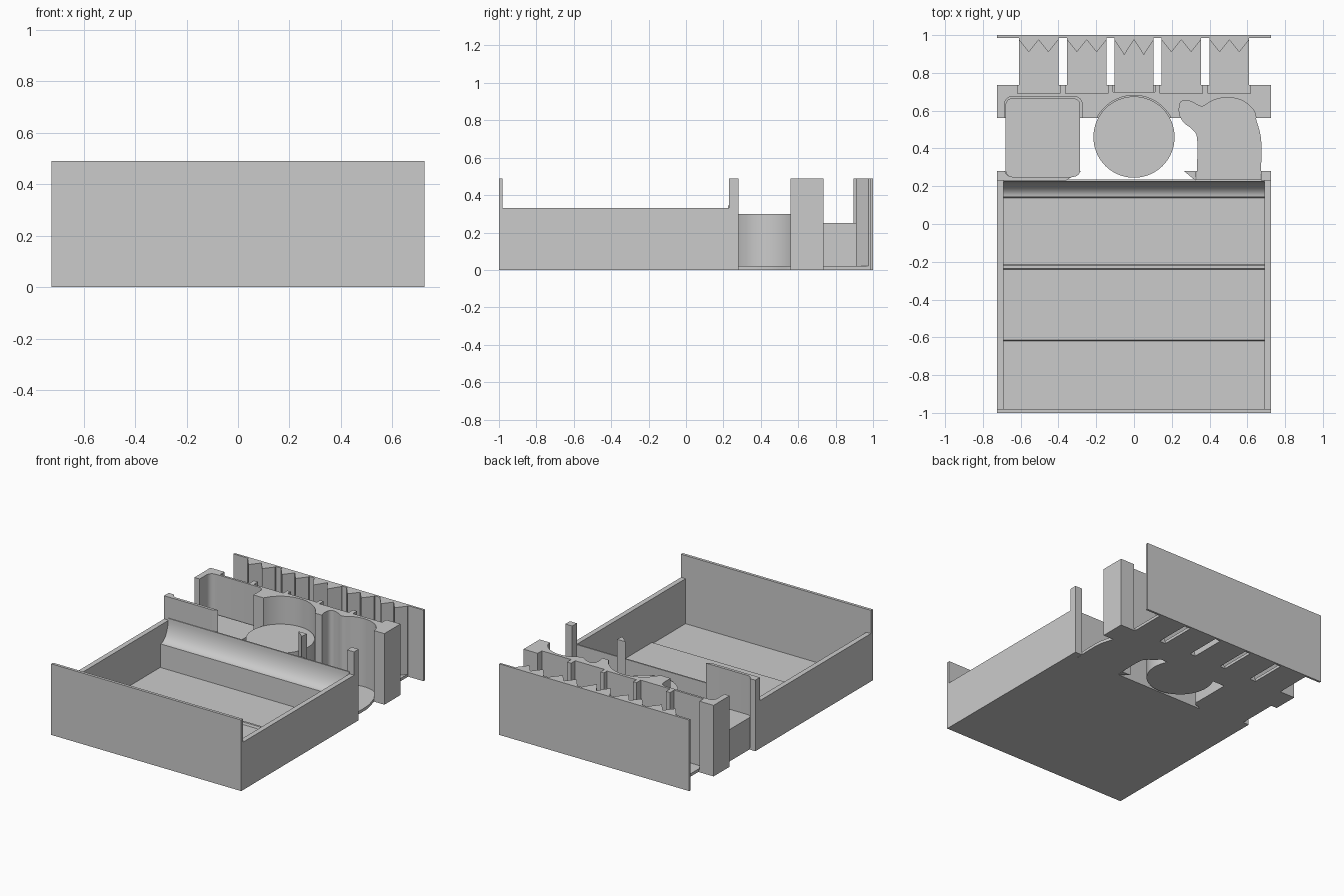
import bpy, bmesh, math

if "Cube" in bpy.data.objects:
    bpy.data.objects.remove(bpy.data.objects["Cube"])

grey = bpy.data.materials.new("light grey plastic")
grey.diffuse_color = (0.6, 0.6, 0.6, 1)
grey.use_nodes = True
grey.node_tree.nodes["Principled BSDF"].inputs["Base Color"].default_value = grey.diffuse_color


def prism(name, pts, lo, hi, axis="z", smooth=False):
    """Extrude a closed outline: axis z uses (x, y), axis x uses (y, z)."""
    place = (lambda p, h: (p[0], p[1], h)) if axis == "z" else (lambda p, h: (h, p[0], p[1]))
    bm = bmesh.new()
    face = bm.faces.new([bm.verts.new(place(p, lo)) for p in pts])
    ext = bmesh.ops.extrude_face_region(bm, geom=[face])
    d = (0, 0, hi - lo) if axis == "z" else (hi - lo, 0, 0)
    bmesh.ops.translate(bm, vec=d, verts=[v for v in ext["geom"] if isinstance(v, bmesh.types.BMVert)])
    bmesh.ops.recalc_face_normals(bm, faces=bm.faces)
    me = bpy.data.meshes.new(name)
    bm.to_mesh(me)
    bm.free()
    me.materials.append(grey)
    ob = bpy.data.objects.new(name, me)
    bpy.context.collection.objects.link(ob)
    if smooth:
        shade(ob)
    return ob


def shade(ob):
    bpy.ops.object.select_all(action="DESELECT")
    ob.select_set(True)
    bpy.context.view_layer.objects.active = ob
    bpy.ops.object.shade_smooth_by_angle(angle=math.radians(30))


def box(name, x0, x1, y0, y1, z0, z1):
    return prism(name, [(x0, y0), (x1, y0), (x1, y1), (x0, y1)], z0, z1)


def circle(r, n=64):
    return [(r * math.cos(2 * math.pi * i / n), 0.46 + r * math.sin(2 * math.pi * i / n)) for i in range(n)]


def rounded(x0, x1, y0, y1, r, n=6):
    pts = []
    for k, (cx, cy) in enumerate([(x1 - r, y1 - r), (x0 + r, y1 - r), (x0 + r, y0 + r), (x1 - r, y0 + r)]):
        for i in range(n + 1):
            a = math.pi / 2 * (k + i / n)
            pts.append((cx + r * math.cos(a), cy + r * math.sin(a)))
    return pts


def spline(p, n=4):
    """Smooth an open run of points with Catmull-Rom segments."""
    out = []
    for i in range(len(p) - 1):
        a, b, c, d = p[max(i - 1, 0)], p[i], p[i + 1], p[min(i + 2, len(p) - 1)]
        for s in range(n):
            t = s / n
            out.append(tuple(0.5 * (2 * b[k] + (c[k] - a[k]) * t
                       + (2 * a[k] - 5 * b[k] + 4 * c[k] - d[k]) * t * t
                       + (3 * b[k] - a[k] - 3 * c[k] + d[k]) * t ** 3) for k in (0, 1)))
    return out + [p[-1]]


def cut(ob, cutters):
    for c in cutters:
        m = ob.modifiers.new("pocket", "BOOLEAN")
        m.operation, m.solver, m.object = "DIFFERENCE", "EXACT", c
    # bake the cuts, then mark the sharp edges
    dg = bpy.context.evaluated_depsgraph_get()
    me = bpy.data.meshes.new_from_object(ob.evaluated_get(dg))
    ob.modifiers.clear()
    ob.data = me
    shade(ob)


W, H = 0.725, 0.49

# Front tray: tall front plate, low sides, stepped floor with a rear cove
box("front_plate", -W, W, -1, -0.98, 0, H)
for side, x in (("left", -W), ("right", 0.69)):
    box(side + "_tray_wall", x, x + 0.035, -0.98, 0.235, 0, 0.33)
cove = [(0.143 + 0.082 * math.sin(a), 0.345 - 0.145 * math.cos(a))
        for a in [math.pi / 2 * i / 10 for i in range(11)]]
floor = [(-0.98, 0), (-0.98, 0.02), (-0.62, 0.02), (-0.615, 0.03), (-0.24, 0.03), (-0.235, 0.045),
         (-0.22, 0.045), (-0.215, 0.04), (0.138, 0.04)] + cove + [(0.235, 0.345), (0.235, 0)]
prism("tray_floor", floor, -0.69, 0.69, "x", True)

# Outlines of the three holders
spray = spline([(0.33, 0.235), (0.335, 0.35), (0.333, 0.46), (0.31, 0.5), (0.26, 0.54), (0.24, 0.59),
                (0.245, 0.64), (0.27, 0.655), (0.31, 0.645), (0.36, 0.622), (0.42, 0.655), (0.5, 0.67),
                (0.58, 0.65), (0.635, 0.6), (0.648, 0.55), (0.67, 0.47), (0.675, 0.38), (0.67, 0.235)])

# Holder bases at their own heights
prism("square_holder_base", rounded(-0.68, -0.285, 0.25, 0.665, 0.035), 0, 0.22, smooth=True)
prism("round_holder_base", circle(0.215), 0, 0.30, smooth=True)
prism("bottle_holder_base", spray, 0, 0.02, smooth=True)

# Cutters for the holder pockets
cutters = [prism("square_cutter", rounded(-0.685, -0.275, 0.25, 0.675, 0.04), 0.01, 0.6),
           prism("round_cutter", circle(0.221), 0.01, 0.6),
           prism("bottle_cutter", spray, 0.015, 0.6)]

# Five rear slots: base strip, pocket in the block, pair of teeth on the back plate
for i, cx in enumerate((-0.505, -0.25, 0, 0.25, 0.505)):
    mid = i == 2
    tip = 0.895 if mid else 0.91
    w = 0.104
    box("slot_base", cx - w, cx + w, 0.69, 0.985, 0, 0.25 if mid else 0.02)
    cutters.append(box("slot_cutter", cx - 0.112, cx + 0.112, 0.70 if mid else 0.69, 0.8, 0.015, 0.6))
    prism("slot_teeth", [(cx - w, 0.987), (cx - w, 0.975), (cx - w / 2, tip), (cx, 0.975),
                         (cx + w / 2, tip), (cx + w, 0.975), (cx + w, 0.987)], 0, H)

# Tall middle block and the pieces of tall wall behind the tray
cut(box("holder_block", -W, W, 0.56, 0.735, 0, H), cutters)
cut(prism("left_tall_wall", [(-W, 0.23), (-0.36, 0.23), (-0.28, 0.28), (-W, 0.28)], 0, H), cutters[:2])
prism("small_post", [(0.265, 0.28), (0.325, 0.23), (0.33, 0.28)], 0, H)
box("right_post", 0.672, W, 0.23, 0.28, 0, H)

# Back plate
box("back_plate", -W, W, 0.985, 1, 0, H)

for c in cutters:
    c.hide_render = True
    c.hide_set(True)
